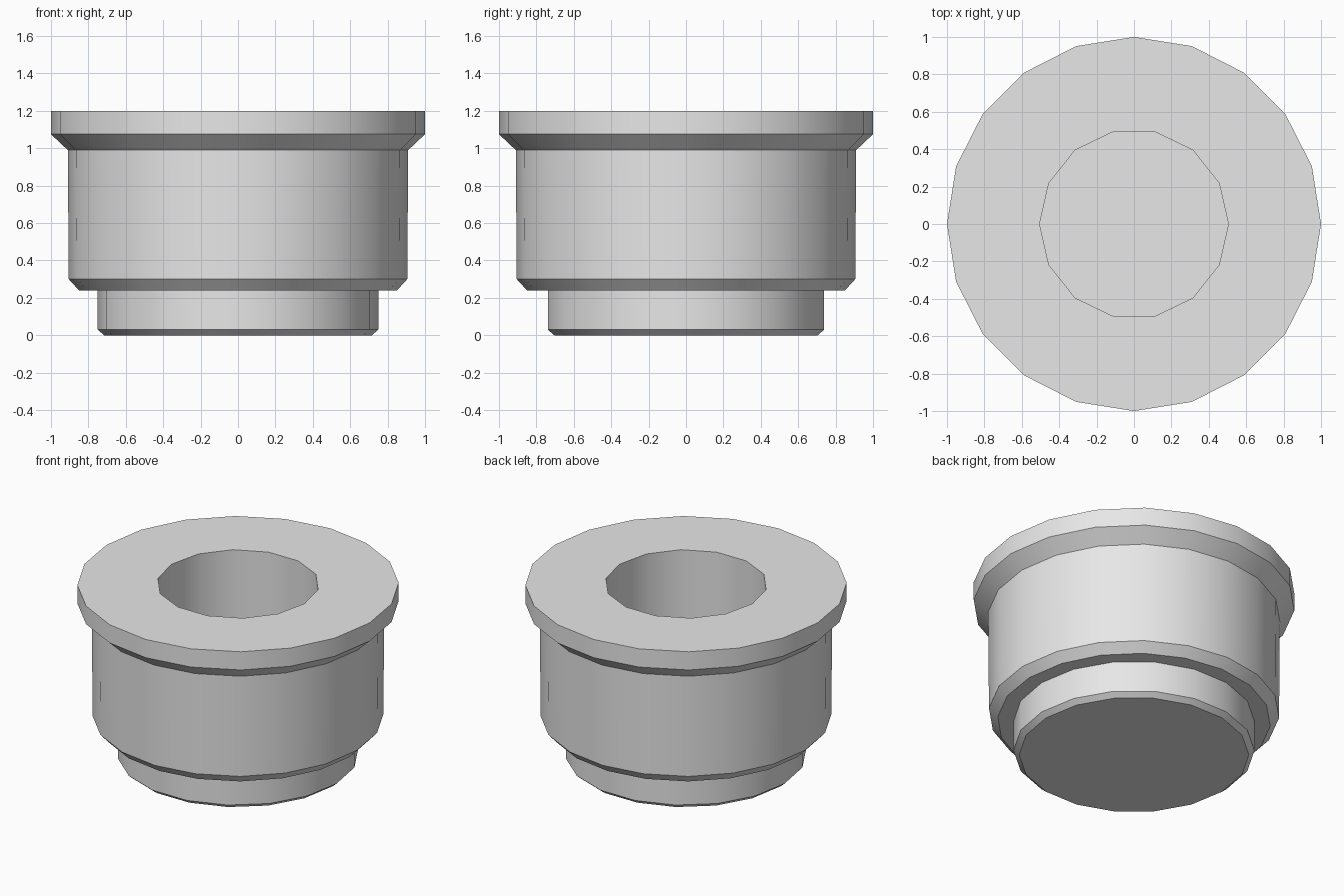
import bpy
import bmesh
from math import cos, sin, tau

cube = bpy.data.objects.get("Cube")
if cube:
    bpy.data.objects.remove(cube, do_unlink=True)

grey = bpy.data.materials.new("plain grey")
grey.use_nodes = True
grey.diffuse_color = (0.8, 0.8, 0.8, 1)
grey.node_tree.nodes["Principled BSDF"].inputs["Base Color"].default_value = grey.diffuse_color


def lathe(name, profile, sides):
    """Closed solid turned from (radius, height) points, listed bottom to top."""
    bm = bmesh.new()
    rings = [[bm.verts.new((r * cos(tau * i / sides), r * sin(tau * i / sides), z))
              for i in range(sides)] for r, z in profile]
    for low, high in zip(rings, rings[1:]):
        for i in range(sides):
            j = (i + 1) % sides
            bm.faces.new((low[i], low[j], high[j], high[i]))
    bm.faces.new(rings[0][::-1])
    bm.faces.new(rings[-1])
    mesh = bpy.data.meshes.new(name)
    bm.to_mesh(mesh)
    bm.free()
    mesh.materials.append(grey)
    obj = bpy.data.objects.new(name, mesh)
    bpy.context.collection.objects.link(obj)
    return obj


def select(obj):
    bpy.ops.object.select_all(action='DESELECT')
    obj.select_set(True)
    bpy.context.view_layer.objects.active = obj


# Flanged body with a chamfered lower rim
body = lathe("flanged_body", [(0.85, 0.24), (0.905, 0.3), (0.91, 0.99),
                              (1, 1.075), (1, 1.2)], 20)

# Narrow neck underneath, closed at the bottom
neck = lathe("lower_neck", [(0.715, 0), (0.75, 0.03), (0.75, 0.26)], 18)

# Blind bore cut down from the top
bore = lathe("bore_cutter", [(0.505, 0.3), (0.505, 1.4)], 14)
bore.hide_render = True
cut = body.modifiers.new("bore", 'BOOLEAN')
cut.operation = 'DIFFERENCE'
cut.object = bore
select(body)
bpy.ops.object.modifier_apply(modifier=cut.name)
bpy.data.objects.remove(bore, do_unlink=True)

# Smooth round walls, crisp rims
for part in (body, neck):
    select(part)
    bpy.ops.object.shade_smooth_by_angle()
